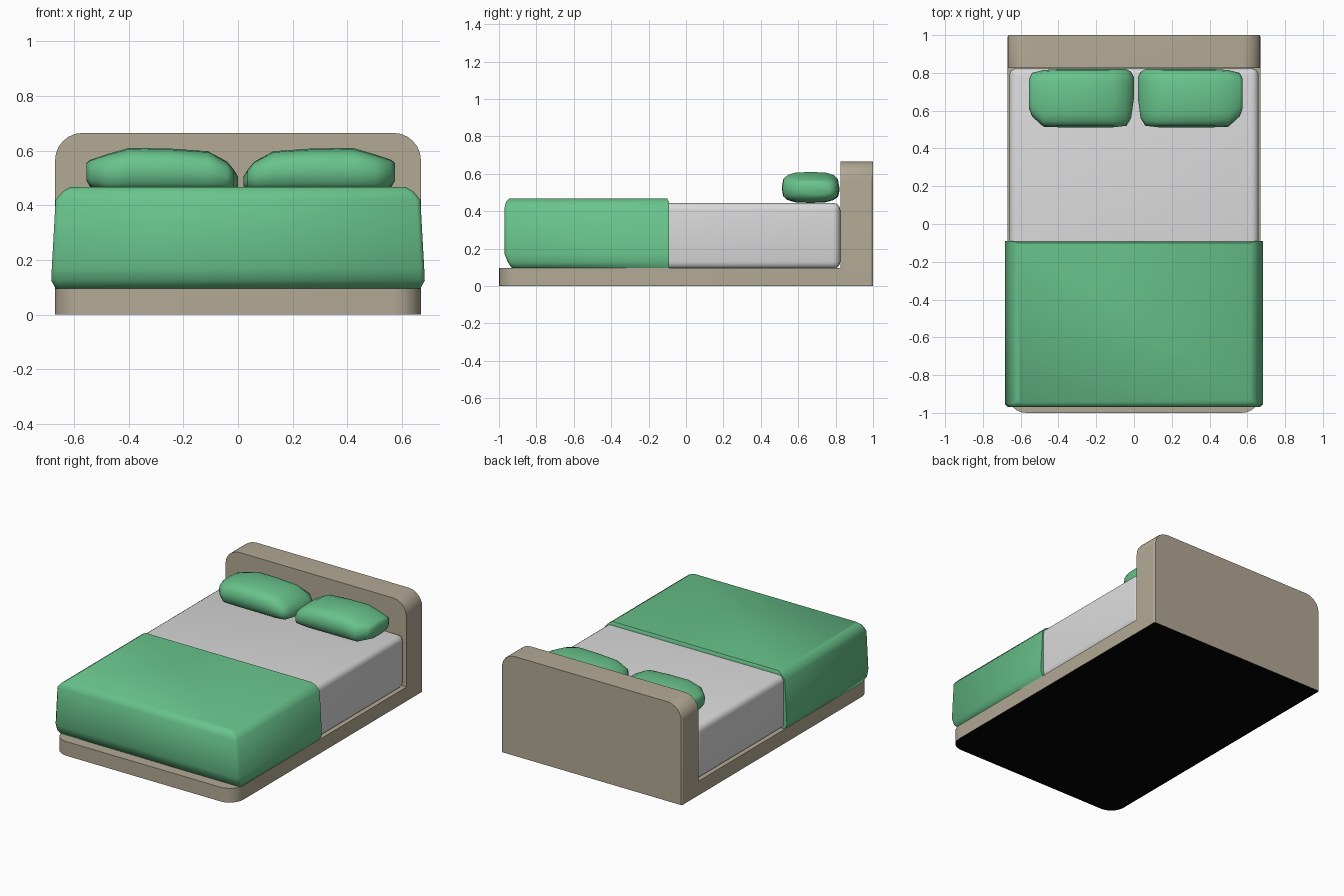
import bpy, bmesh, math

if "Cube" in bpy.data.objects:
    bpy.data.objects.remove(bpy.data.objects["Cube"])


def material(name, color):
    m = bpy.data.materials.new(name)
    m.diffuse_color = (*color, 1)
    m.use_nodes = True
    m.node_tree.nodes["Principled BSDF"].inputs["Base Color"].default_value = m.diffuse_color
    return m


WOOD = material("beige_wood", (0.45, 0.40, 0.30))
SHEET = material("white_sheet", (0.70, 0.70, 0.70))
GREEN = material("green_fabric", (0.14, 0.55, 0.26))
BLACK = material("black_underside", (0.001, 0.001, 0.001))


def loft(name, rings, mats, smooth=30):
    """Skin a list of equal-length point rings and cap both ends."""
    bm = bmesh.new()
    loops = [[bm.verts.new(p) for p in ring] for ring in rings]
    n = len(rings[0])
    for a, b in zip(loops, loops[1:]):
        for i in range(n):
            j = (i + 1) % n
            bm.faces.new((a[i], a[j], b[j], b[i]))
    bm.faces.new(loops[0])
    bm.faces.new(loops[-1])
    bmesh.ops.recalc_face_normals(bm, faces=bm.faces)
    if len(mats) > 1:  # second colour goes on the faces resting on the floor
        for f in bm.faces:
            if all(v.co.z < 0.001 for v in f.verts):
                f.material_index = 1
    me = bpy.data.meshes.new(name)
    bm.to_mesh(me)
    bm.free()
    ob = bpy.data.objects.new(name, me)
    bpy.context.collection.objects.link(ob)
    for m in mats:
        me.materials.append(m)
    bpy.ops.object.select_all(action='DESELECT')
    ob.select_set(True)
    bpy.context.view_layer.objects.active = ob
    bpy.ops.object.shade_smooth_by_angle(angle=math.radians(smooth))
    return ob


def arc(cx, cy, r, start, steps=6):
    return [(cx + r * math.cos(math.radians(start + 90 * i / steps)),
             cy + r * math.sin(math.radians(start + 90 * i / steps)))
            for i in range(steps + 1)]


W, R = 0.67, 0.10      # half width and corner radius of the frame
HEAD = 0.825           # front face of the headboard

# Base: plan outline with rounded foot corners
plan = [(W, HEAD), (-W, HEAD)] + arc(-W + R, -1 + R, R, 180) + arc(W - R, -1 + R, R, 270)
loft("bed_base", [[(x, y, z) for x, y in plan] for z in (0, 0.095)], [WOOD, BLACK])

# Headboard: front outline with rounded top corners, tiny bevel at the back
H = 0.665


def head_ring(y, inset):
    w, h = W - inset, H
    pts = [(-w, 0), (w, 0)] + arc(w - R, h - R, R, 0) + arc(-w + R, h - R, R, 90)
    return [(x, y, z) for x, z in pts]


loft("headboard", [head_ring(HEAD, 0), head_ring(0.99, 0), head_ring(1.0, 0.006)],
     [WOOD, BLACK])

# Mattress: box with softened edges
bpy.ops.mesh.primitive_cube_add(size=1, location=(0, (HEAD - 0.93) / 2, 0.268))
mattress = bpy.context.object
mattress.name = "mattress"
mattress.scale = (1.32, HEAD + 0.93, 0.354)
bpy.ops.object.transform_apply(location=False, rotation=False, scale=True)
mattress.data.materials.append(SHEET)
bev = mattress.modifiers.new("soft_edges", 'BEVEL')
bev.width, bev.segments = 0.04, 4
bpy.ops.object.modifier_apply(modifier=bev.name)
bpy.ops.object.shade_smooth_by_angle(angle=math.radians(40))

# Blanket: stacked outlines (height, half width, foot edge, head edge)
rings = []
for z, w, foot, back in ((0.095, 0.668, -0.93, -0.09), (0.125, 0.684, -0.952, -0.09),
                         (0.17, 0.682, -0.97, -0.09), (0.42, 0.668, -0.97, -0.09),
                         (0.45, 0.642, -0.962, -0.092), (0.467, 0.615, -0.945, -0.10)):
    c = 0.015
    rings.append([(w, back, z), (-w, back, z), (-w, foot + c, z), (-w + c, foot, z),
                  (w - c, foot, z), (w, foot + c, z)])
loft("blanket", rings, [GREEN], 50)

# Pillows: cross-sections along x (x, y min, y max, z min, z max)
stations = ((-0.555, 0.61, 0.77, 0.49, 0.555), (-0.54, 0.57, 0.80, 0.465, 0.567),
            (-0.48, 0.515, 0.815, 0.447, 0.587), (-0.40, 0.512, 0.82, 0.444, 0.61),
            (-0.25, 0.512, 0.82, 0.444, 0.608), (-0.11, 0.512, 0.82, 0.444, 0.598),
            (-0.04, 0.52, 0.82, 0.45, 0.56), (-0.015, 0.56, 0.805, 0.46, 0.53),
            (0.0, 0.67, 0.775, 0.47, 0.505))


def section(x, y0, y1, z0, z1, n=16):
    ring = []
    for i in range(n):
        a = 2 * math.pi * i / n
        c, s = math.cos(a), math.sin(a)
        u = math.copysign(abs(c) ** 0.65, c)
        v = math.copysign(abs(s) ** 0.65, s)
        ring.append((x, (y0 + y1) / 2 + u * (y1 - y0) / 2, (z0 + z1) / 2 + v * (z1 - z0) / 2))
    return ring


loft("left_pillow", [section(*s) for s in stations], [GREEN], 75)
loft("right_pillow", [section(0.02 - s[0], *s[1:]) for s in stations], [GREEN], 75)
